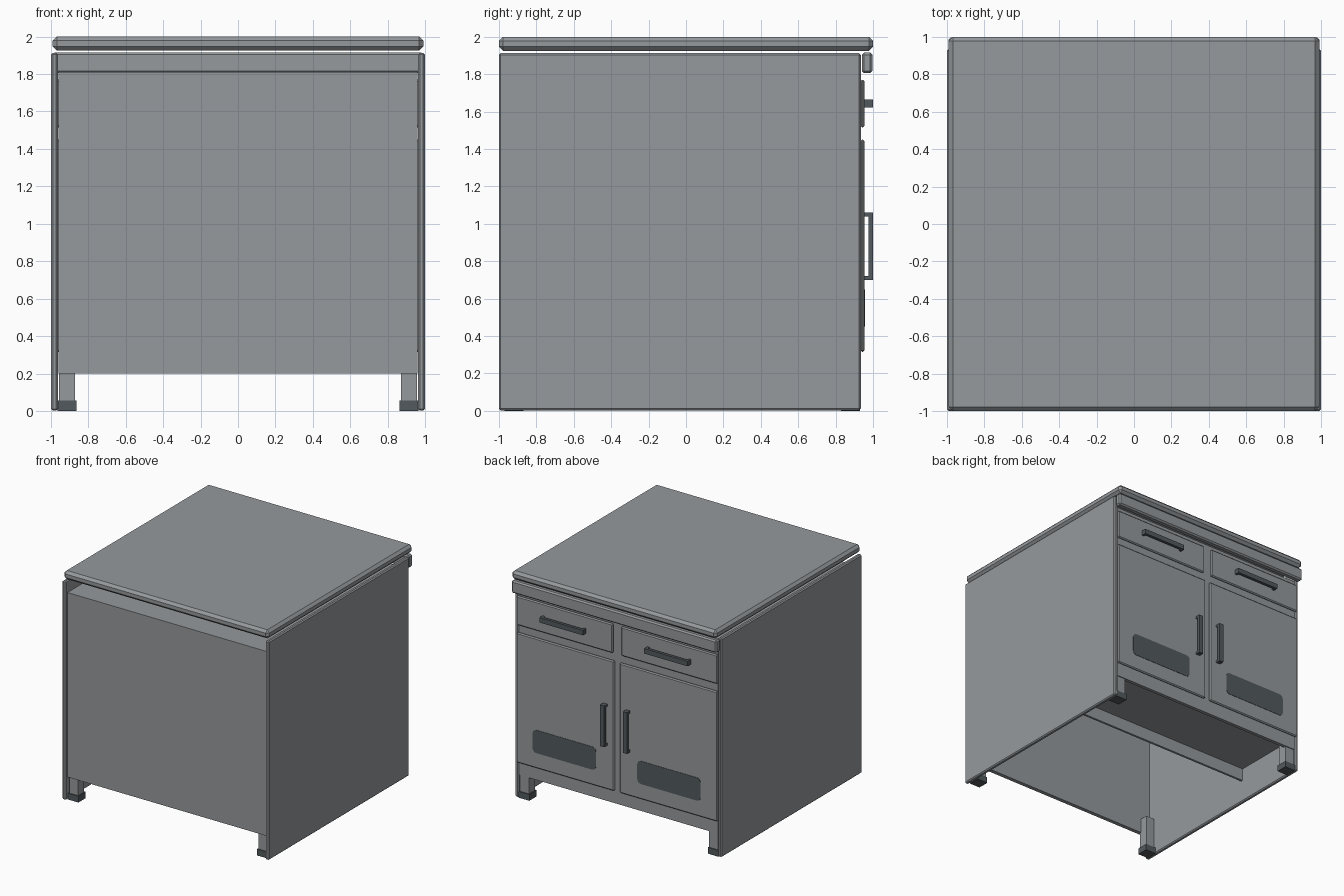
import bpy, bmesh, math

if "Cube" in bpy.data.objects:
    bpy.data.objects.remove(bpy.data.objects["Cube"])

def material(name, rgb):
    m = bpy.data.materials.new(name)
    m.diffuse_color = (*rgb, 1)
    m.use_nodes = True
    m.node_tree.nodes["Principled BSDF"].inputs["Base Color"].default_value = m.diffuse_color
    return m

GREY = material("steel_grey", (0.30, 0.32, 0.335))
DARK = material("dark_grey", (0.085, 0.10, 0.11))

def finish(name, bm, mat):
    bmesh.ops.recalc_face_normals(bm, faces=bm.faces[:])
    me = bpy.data.meshes.new(name)
    bm.to_mesh(me)
    bm.free()
    me.materials.append(mat)
    ob = bpy.data.objects.new(name, me)
    bpy.context.collection.objects.link(ob)
    return ob

def box(name, x, y, z, mat=GREY, bevel=0, segments=1):
    """Box from (min, max) ranges, optionally chamfered."""
    bm = bmesh.new()
    bmesh.ops.create_cube(bm, size=1)
    for v in bm.verts:
        for i, (a, b) in enumerate((sorted(x), sorted(y), sorted(z))):
            v.co[i] = a if v.co[i] < 0 else b
    if bevel:
        bmesh.ops.bevel(bm, geom=bm.edges[:], offset=bevel, segments=segments,
                        affect='EDGES', profile=0.5)
    return finish(name, bm, mat)

def rounded_plate(name, x, z, y, radius, mat):
    """Thin plate in the xz plane with rounded corners."""
    x0, x1 = sorted(x)
    z0, z1 = z
    bm = bmesh.new()
    verts = []
    corners = [(x1, z1, -1, -1), (x0, z1, 1, -1), (x0, z0, 1, 1), (x1, z0, -1, 1)]
    for q, (cx, cz, sx, sz) in enumerate(corners):
        for k in range(5):
            a = math.pi / 2 * (q + k / 4)
            verts.append(bm.verts.new((cx + sx * radius + radius * math.cos(a), y[0],
                                       cz + sz * radius + radius * math.sin(a))))
    f = bm.faces.new(verts)
    ext = bmesh.ops.extrude_face_region(bm, geom=[f])
    for v in ext["geom"]:
        if isinstance(v, bmesh.types.BMVert):
            v.co.y = y[1]
    return finish(name, bm, mat)

# worktop, upper rail and the carcass panels
box("worktop", (-0.99, 0.99), (-1, 1), (1.925, 2.0), bevel=0.022)
box("upper_rail", (-0.99, 0.99), (0.94, 0.997), (1.805, 1.915), bevel=0.012)
box("carcass_top", (-0.96, 0.96), (-0.975, 0.93), (1.79, 1.81))
box("rear_panel", (-0.96, 0.96), (-0.98, -0.945), (0.2, 1.81))
box("face_panel", (-0.96, 0.96), (0.90, 0.93), (0.2, 1.81))
box("cupboard_floor", (-0.96, 0.96), (0.26, 0.90), (0.31, 0.33))
box("cupboard_back", (-0.96, 0.96), (0.24, 0.26), (0.2, 1.79))

for s, side in ((1, "left"), (-1, "right")):
    mx = lambda a, b: (s * a, s * b)
    box(f"side_panel_{side}", mx(0.962, 0.998), (-1, 0.935), (0.003, 1.912), bevel=0.009)

    # door with handle and vent
    box(f"door_{side}", mx(0.025, 0.97), (0.932, 0.955), (0.315, 1.45), bevel=0.009)
    box(f"door_handle_{side}", mx(0.09, 0.13), (0.975, 1.0), (0.70, 1.06), DARK)
    for i, z in enumerate((0.70, 1.04)):
        box(f"door_handle_post_{side}_{i}", mx(0.09, 0.13), (0.953, 0.976), (z, z + 0.02), DARK)
    rounded_plate(f"vent_{side}", mx(0.20, 0.81), (0.45, 0.65), (0.953, 0.958), 0.035, DARK)

    # drawer with handle
    box(f"drawer_{side}", mx(0.04, 0.97), (0.932, 0.955), (1.515, 1.77), bevel=0.009)
    box(f"drawer_handle_{side}", mx(0.295, 0.715), (0.975, 1.0), (1.622, 1.665), DARK)
    for i, x in enumerate((0.295, 0.695)):
        box(f"drawer_handle_post_{side}_{i}", mx(x, x + 0.02), (0.953, 0.976), (1.622, 1.665), DARK)

    # legs and feet
    for end, y0, y1 in (("front", -0.97, -0.87), ("rear", 0.83, 0.93)):
        box(f"leg_{end}_{side}", mx(0.87, 0.955), (y0 + 0.008, y1 - 0.008), (0.05, 0.33), GREY)
        box(f"foot_{end}_{side}", mx(0.862, 0.965), (y0, y1), (0, 0.055), DARK)
